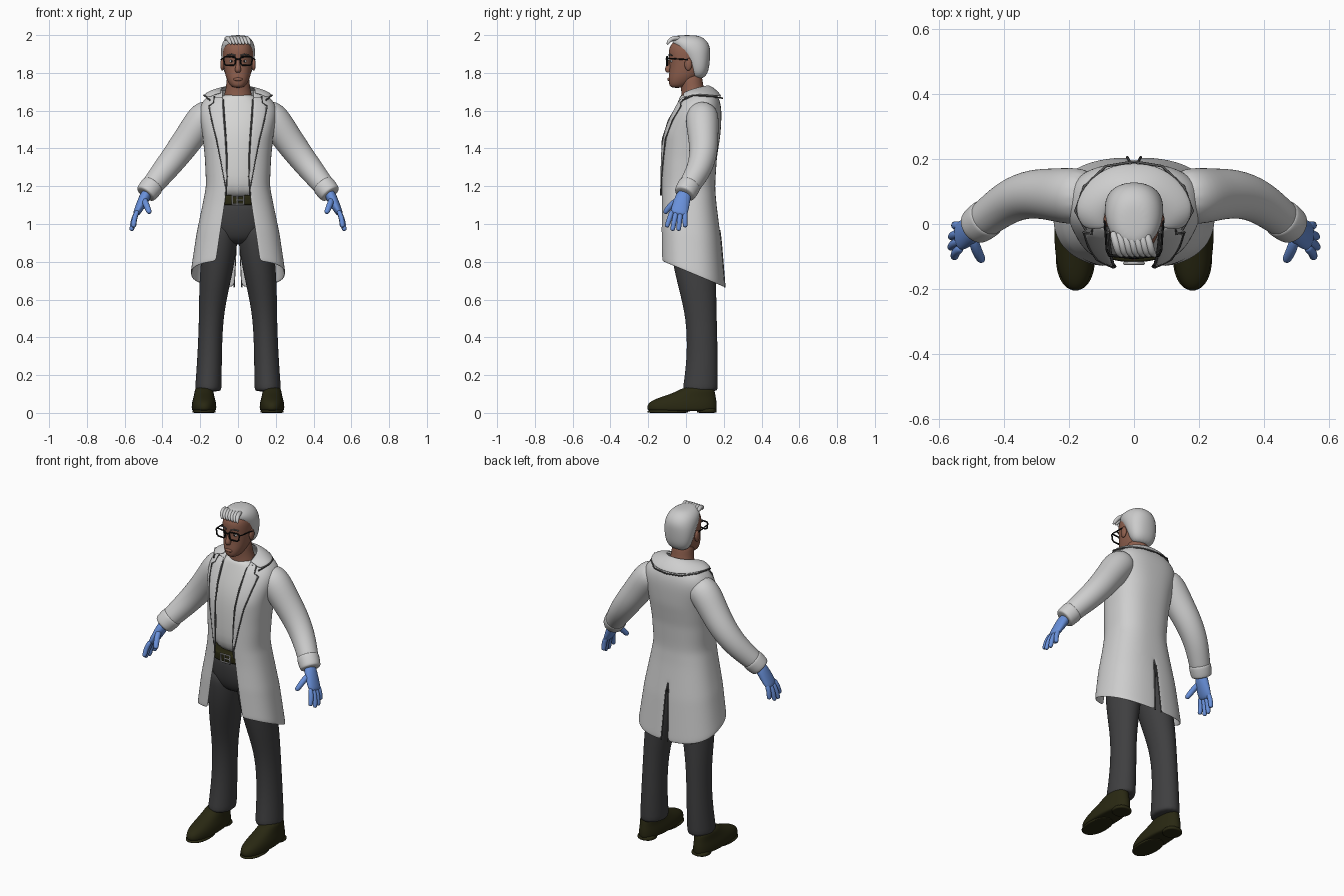
import bpy, bmesh, math
from mathutils import Vector, Matrix

cube = bpy.data.objects.get("Cube")
if cube:
    bpy.data.objects.remove(cube, do_unlink=True)


def material(name, r, g, b):
    m = bpy.data.materials.new(name)
    m.use_nodes = True
    m.diffuse_color = (r, g, b, 1)
    m.node_tree.nodes["Principled BSDF"].inputs["Base Color"].default_value = (r, g, b, 1)
    return m


COAT_WHITE = material("coat white", .62, .62, .62)
SHIRT_WHITE = material("shirt white", .68, .68, .67)
HAIR_GREY = material("hair grey", .6, .6, .6)
SKIN = material("skin", .27, .115, .075)
CHARCOAL = material("trouser charcoal", .05, .05, .052)
LEATHER = material("dark olive leather", .022, .021, .006)
GLOVE = material("glove blue", .14, .28, .7)
BLACK = material("frame black", .006, .006, .006)
METAL = material("buckle metal", .45, .45, .45)
SEAM = material("seam grey", .1, .1, .1)


def finish(name, bm, mat, mirror=False, thick=0, subdiv=2):
    bmesh.ops.recalc_face_normals(bm, faces=bm.faces)
    mesh = bpy.data.meshes.new(name)
    bm.to_mesh(mesh)
    bm.free()
    mesh.materials.append(mat)
    for poly in mesh.polygons:
        poly.use_smooth = True
    ob = bpy.data.objects.new(name, mesh)
    bpy.context.scene.collection.objects.link(ob)
    if mirror:
        ob.modifiers.new("mirror", 'MIRROR')
    if thick:
        solid = ob.modifiers.new("thickness", 'SOLIDIFY')
        solid.thickness, solid.offset = thick, 0
    if subdiv:
        sub = ob.modifiers.new("smooth", 'SUBSURF')
        sub.levels = sub.render_levels = subdiv
    return ob


def power(v, p):
    return math.copysign(abs(v) ** p, v)


def loft(name, rows, mat, mirror=False, flat=False, p=1.0, sides=16):
    """Skin elliptical rings (x, y, z, radius near y, radius across)."""
    bm = bmesh.new()
    grow = 3 / (2 + math.cos(math.tau / sides))
    centres = [Vector(r[:3]) for r in rows]
    rings = []
    for i, (c, row) in enumerate(zip(centres, rows)):
        t = centres[min(i + 1, len(rows) - 1)] - centres[max(i - 1, 0)]
        t = Vector((0, 0, 1)) if flat else t.normalized()
        u = Vector((0, 1, 0))
        u = (u - t * u.dot(t)).normalized()
        v = t.cross(u)
        ring = []
        for k in range(sides):
            a = math.tau * k / sides
            ring.append(bm.verts.new(c + grow * (u * row[3] * power(math.cos(a), p)
                                                 + v * row[4] * power(math.sin(a), p))))
        rings.append(ring)
    for a, b in zip(rings, rings[1:]):
        for k in range(sides):
            n = (k + 1) % sides
            bm.faces.new((a[k], a[n], b[n], b[k]))
    bm.faces.new(rings[0])
    bm.faces.new(rings[-1])
    return finish(name, bm, mat, mirror)


def body(name, rows, mat, x=0, mirror=False, p=.9):
    """Horizontal rings given as (z, front y, back y, half width)."""
    return loft(name, [(x, (f + b) / 2, z, (b - f) / 2, w) for z, f, b, w in rows],
                mat, mirror, True, p)


def tube(name, points, r, mat):
    return loft(name, [(*q, r * s, r * s) for q, s in zip(points, (1, 1, .95, .75))],
                mat, True, sides=8)


def strip(name, rows, mat, thick):
    """Mirrored cloth sheet from rows of points."""
    bm = bmesh.new()
    grid = [[bm.verts.new(q) for q in row] for row in rows]
    for a, b in zip(grid, grid[1:]):
        for k in range(len(a) - 1):
            bm.faces.new((a[k], a[k + 1], b[k + 1], b[k]))
    return finish(name, bm, mat, True, thick)


def wire(name, points, r, mat, closed=False, mirror=True):
    cu = bpy.data.curves.new(name, 'CURVE')
    cu.dimensions, cu.bevel_depth, cu.bevel_resolution = '3D', r, 2
    cu.use_fill_caps = True
    for side in ((1, -1) if mirror else (1,)):
        sp = cu.splines.new('POLY')
        sp.points.add(len(points) - 1)
        for pt, (x, y, z) in zip(sp.points, points):
            pt.co = (x * side, y, z, 1)
        sp.use_cyclic_u = closed
    cu.materials.append(mat)
    bpy.context.scene.collection.objects.link(bpy.data.objects.new(name, cu))


def ball(name, loc, size, mat, mirror=True):
    bm = bmesh.new()
    bmesh.ops.create_uvsphere(bm, u_segments=16, v_segments=10, radius=1,
                              matrix=Matrix.Translation(loc) @ Matrix.Diagonal((*size, 1)))
    finish(name, bm, mat, mirror, subdiv=0)


# Coat: (z, half width, front y, back y, half opening)
COAT = [(1.71, .10, .02, .14, .08), (1.68, .155, -.01, .165, .08), (1.64, .195, -.04, .18, .08),
        (1.58, .205, -.075, .185, .075), (1.48, .185, -.12, .18, .066), (1.35, .172, -.125, .16, .06),
        (1.2, .165, -.13, .15, .058), (1.1, .185, -.13, .158, .07), (.95, .217, -.135, .182, .09),
        (.75, .248, -.135, .203, .115)]
BULGE = .8


def coat_at(z):
    for a, b in zip(COAT, COAT[1:]):
        if z >= b[0]:
            t = (a[0] - z) / (a[0] - b[0])
            return [m + (n - m) * t for m, n in zip(a, b)][1:]
    return COAT[-1][1:]


def front(x, z, lift=.008):
    """Point on the front of the coat."""
    w, f, b, g = coat_at(z)
    c = math.sqrt(1 - min(1, x / w) ** (2 / BULGE))
    return (x, (f + b) / 2 - (b - f) / 2 * c ** BULGE - lift, z)


rows = []
for i in range(25):
    z = 1.71 - .96 * i / 24
    w, f, b, g = coat_at(z)
    start = math.asin((g / w) ** (1 / BULGE))
    row = []
    for k in range(17):
        a = start + (math.pi - start) * k / 16
        x = w * max(0, math.sin(a)) ** BULGE
        y = (f + b) / 2 - (b - f) / 2 * power(math.cos(a), BULGE)
        if k == 16:                      # back vent
            x = .004 + (1 - z) * .06 if z < 1 else 0
        row.append((x, y, z - .42 * y * min(1, max(0, (1.1 - z) / .35))))
    rows.append(row)
strip("coat", rows, COAT_WHITE, .008)
wire("vent_seam", [(q[-1][0] + .002, q[-1][1] + .003, q[-1][2]) for q in rows[18:]], .004, SEAM)

# Lapels: (z, inner x, outer x)
lapel = [(1.675, .08, .125), (1.64, .08, .13), (1.625, .08, .155), (1.55, .076, .14),
         (1.45, .067, .115), (1.33, .061, .09), (1.2, .059, .066)]
strip("lapels", [[front(m + (n - m) * k / 3, z) for k in range(4)] for z, m, n in lapel],
      COAT_WHITE, .008)
wire("lapel_seam", [front(n, z, .009) for z, m, n in lapel], .0035, SEAM)
wire("opening_seam", [front(coat_at(z)[3], z, .007) for z in (1.66, 1.55, 1.45, 1.35, 1.25, 1.15)],
     .0045, SEAM)

# Collar folded over the shoulders
inner = [(0, .115, 1.735), (.05, .105, 1.732), (.085, .06, 1.722), (.09, .015, 1.705), (.085, -.015, 1.69)]
outer = [(0, .192, 1.672), (.09, .178, 1.675), (.16, .115, 1.683), (.188, .04, 1.688), (.155, -.018, 1.662)]
strip("collar", [[m, [(s + t) / 2 + d for s, t, d in zip(m, n, (0, 0, .012))], n]
                 for m, n in zip(inner, outer)], COAT_WHITE, .01)
wire("collar_seam", [(x * .96, y, z - .006) for x, y, z in outer], .004, SEAM)

# Sleeves and cuffs
sleeve = [(.12, .085, 1.6, .07), (.18, .085, 1.57, .09), (.245, .09, 1.475, .08), (.31, .095, 1.385, .075),
          (.38, .075, 1.295, .067), (.445, .025, 1.215, .058), (.48, -.002, 1.17, .054)]
loft("sleeves", [(*q, q[3]) for q in sleeve], COAT_WHITE, True)
cuff = [(.448, .022, 1.21, .056), (.452, .019, 1.205, .062), (.488, -.008, 1.16, .058), (.491, -.01, 1.156, .05)]
loft("cuffs", [(*q, q[3]) for q in cuff], COAT_WHITE, True)

# Gloved hands
loft("palms", [(.475, -.003, 1.18, .036, .03), (.505, -.022, 1.12, .043, .028),
               (.53, -.035, 1.07, .047, .021), (.545, -.04, 1.045, .04, .015)], GLOVE, True)
tips = {"index": (.555, -.103, .982), "middle": (.566, -.073, .963),
        "ring": (.564, -.04, .963), "little": (.553, -.004, .982)}
for i, (finger, tip) in enumerate(tips.items()):
    base = Vector((.53, -.072 + .022 * i, 1.075))
    tip = Vector(tip)
    knuckle = base.lerp(tip, .5) + Vector((.008, 0, 0))
    tube(finger + "_fingers", [base, knuckle, base.lerp(tip, .85), tip], .0135, GLOVE)
tube("thumbs", [(.498, -.035, 1.135), (.487, -.075, 1.105), (.475, -.1, 1.075), (.466, -.115, 1.055)], .016, GLOVE)

# Shirt, belt and buckle
body("shirt", [(1.69, -.025, .1, .07), (1.665, -.035, .13, .105), (1.6, -.06, .14, .15), (1.48, -.1, .14, .155),
               (1.3, -.108, .13, .14), (1.12, -.105, .13, .145)], SHIRT_WHITE, p=.8)
body("belt", [(1.098, -.112, .14, .153), (1.102, -.117, .145, .155),
              (1.15, -.117, .14, .15), (1.154, -.112, .135, .148)], LEATHER, p=.8)
wire("buckle", [(x, -.121, z) for x, z in ((-.03, 1.104), (.03, 1.104), (.03, 1.15), (-.03, 1.15))],
     .005, METAL, True, False)
wire("buckle_prong", [(-.005, -.122, 1.127), (.03, -.122, 1.127)], .004, METAL, mirror=False)
wire("buckle_bar", [(-.005, -.121, 1.106), (-.005, -.121, 1.148)], .004, METAL, mirror=False)

# Trousers and shoes
body("trouser_hips", [(1.14, -.1, .135, .14), (1.07, -.105, .145, .155), (1, -.1, .15, .168),
                      (.94, -.085, .14, .145), (.89, -.05, .11, .09)], CHARCOAL)
loft("trouser_legs", [(.085, .022, 1.02, .11, .08), (.092, .028, .92, .115, .09), (.107, .04, .8, .112, .09),
                      (.128, .062, .65, .098, .078), (.143, .082, .5, .08, .063), (.15, .088, .3, .08, .064),
                      (.157, .076, .13, .092, .07), (.158, .075, .112, .092, .069)], CHARCOAL, True, True)
body("shoes", [(.008, -.195, .155, .058), (.018, -.207, .162, .066), (.055, -.203, .162, .064),
               (.082, -.14, .157, .055), (.11, -.05, .153, .05), (.14, -.01, .145, .045)],
     LEATHER, .18, True)
body("shoe_soles", [(0, -.2, .01, .058), (.002, -.203, .01, .06), (.02, -.207, .01, .063)], LEATHER, .18, True)
body("shoe_heels", [(0, .06, .16, .05), (.003, .058, .162, .053), (.03, .058, .162, .053)], LEATHER, .18, True)

# Head and neck
loft("neck", [(0, .045, 1.64, .075, .085), (0, .04, 1.69, .063, .07), (0, .03, 1.74, .058, .06),
              (0, .025, 1.81, .06, .06)], SKIN, flat=True)
body("head", [(1.72, -.078, -.02, .025), (1.737, -.09, .02, .045), (1.77, -.092, .06, .061),
              (1.8, -.088, .09, .07), (1.85, -.085, .11, .077), (1.9, -.092, .115, .08),
              (1.94, -.088, .11, .077), (1.97, -.06, .085, .06), (1.985, -.02, .05, .03)], SKIN)
body("hair", [(1.768, .04, .09, .045), (1.8, .018, .117, .073), (1.85, .003, .125, .085),
              (1.9, -.025, .128, .09), (1.935, -.06, .127, .089), (1.967, -.075, .113, .08),
              (1.99, -.065, .085, .058), (2.0, -.04, .05, .03)], HAIR_GREY)
for i in range(7):
    x = -.055 + .017 * i
    loft(f"fringe_strand_{i + 1}", [(x - .012, -.02, 1.978, .012, .012), (x, -.06, 1.988, .014, .014),
                                    (x + .008, -.09, 1.972, .012, .012), (x + .02, -.1, 1.948, .005, .005)],
         HAIR_GREY, sides=8)
ball("ears", (.083, .012, 1.845), (.011, .02, .033), SKIN)
loft("nose", [(0, -.08, 1.875, .01, .008), (0, -.091, 1.845, .012, .01), (0, -.097, 1.818, .018, .017),
              (0, -.092, 1.8, .012, .013)], SKIN, flat=True, sides=10)
ball("lips", (0, -.09, 1.766), (.024, .009, .009), SKIN, False)
ball("eyes", (.033, -.074, 1.862), (.013, .01, .007), HAIR_GREY)
ball("pupils", (.033, -.083, 1.862), (.005, .003, .005), BLACK)
wire("eyebrows", [(.014, -.09, 1.892), (.035, -.088, 1.898), (.058, -.074, 1.892)], .004, SEAM)

# Glasses
rim = [(.012, 1.876), (.018, 1.884), (.07, 1.885), (.077, 1.878), (.072, 1.848), (.062, 1.84),
       (.025, 1.84), (.016, 1.848)]
wire("glasses_rims", [(x, -.104 + x * .1, z) for x, z in rim], .0045, BLACK, True)
wire("glasses_bridge", [(-.013, -.103, 1.872), (.013, -.103, 1.872)], .004, BLACK, mirror=False)
wire("glasses_temples", [(.077, -.096, 1.876), (.084, -.08, 1.876), (.09, .01, 1.87)], .0035, BLACK)
